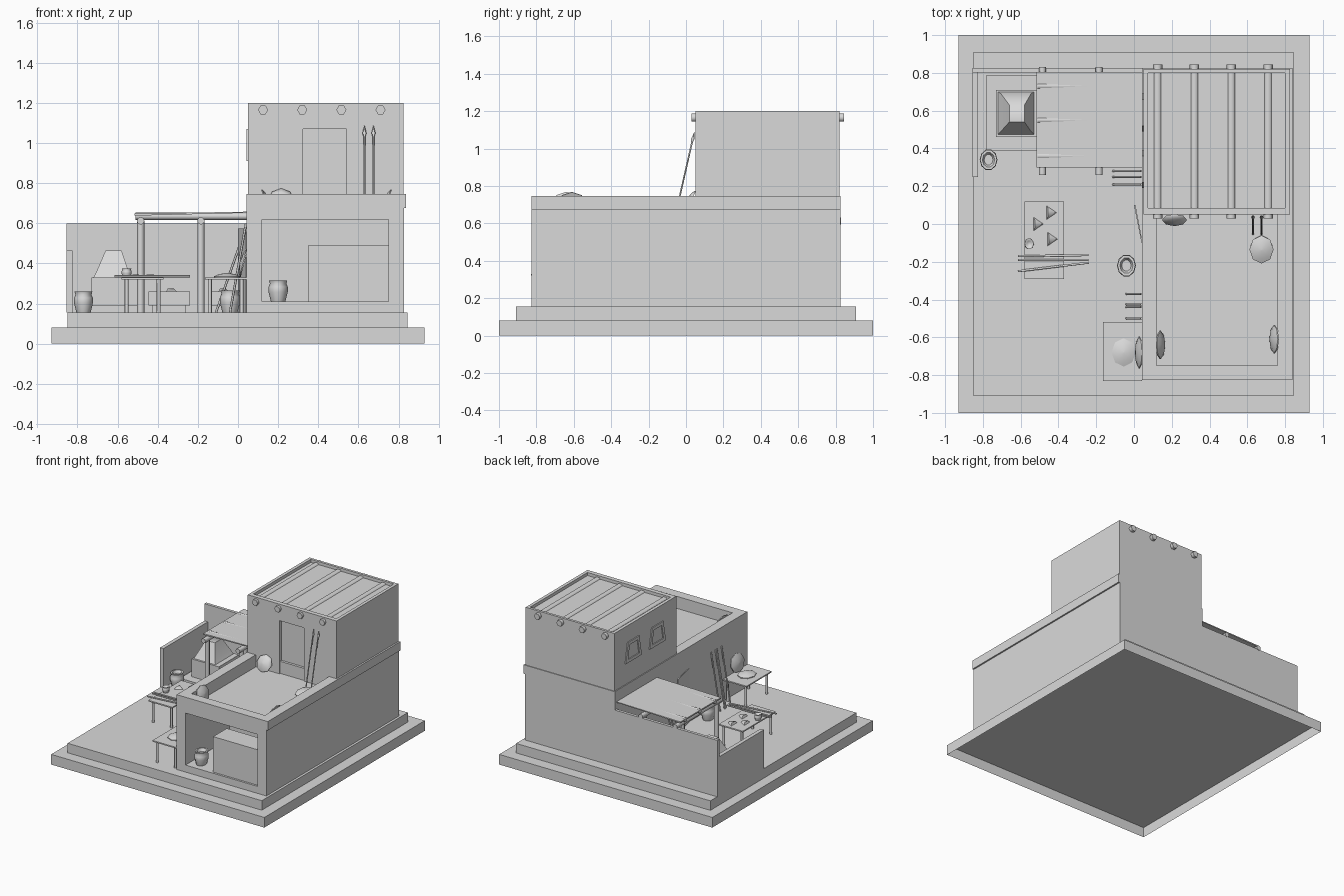
import bpy, bmesh, math
from mathutils import Vector

old = bpy.data.objects.get("Cube")
if old:
    bpy.data.objects.remove(old)

clay = bpy.data.materials.new("plain_grey")
clay.use_nodes = True
clay.diffuse_color = (0.7, 0.7, 0.7, 1)
clay.node_tree.nodes["Principled BSDF"].inputs["Base Color"].default_value = (0.7, 0.7, 0.7, 1)


def loft(name, loops, smooth=False, closed=False, bottom=True):
    """Skin a stack of equal-length loops; cap the ends, or join last to first."""
    bm = bmesh.new()
    rings = [[bm.verts.new(p) for p in loop] for loop in loops]
    n = len(rings[0])
    pairs = list(zip(rings, rings[1:]))
    if closed:
        pairs.append((rings[-1], rings[0]))
    else:
        bm.faces.new(rings[-1])
        if bottom:
            bm.faces.new(rings[0])
    for a, b in pairs:
        for i in range(n):
            j = (i + 1) % n
            bm.faces.new((a[i], a[j], b[j], b[i]))
    bmesh.ops.recalc_face_normals(bm, faces=bm.faces)
    mesh = bpy.data.meshes.new(name)
    bm.to_mesh(mesh)
    bm.free()
    mesh.materials.append(clay)
    ob = bpy.data.objects.new(name, mesh)
    bpy.context.collection.objects.link(ob)
    if smooth:
        bpy.ops.object.select_all(action="DESELECT")
        ob.select_set(True)
        bpy.context.view_layer.objects.active = ob
        bpy.ops.object.shade_smooth_by_angle(angle=math.radians(62))


def rect(x0, x1, y0, y1, z):
    return [(x0, y0, z), (x1, y0, z), (x1, y1, z), (x0, y1, z)]


def box(name, x0, x1, y0, y1, z0, z1, bottom=True):
    loft(name, [rect(x0, x1, y0, y1, z) for z in (z0, z1)], bottom=bottom)


def ring_walls(name, outer, inner, z0, z1):
    """Four walls around a rectangular well."""
    loft(name, [rect(*outer, z0), rect(*outer, z1), rect(*inner, z1), rect(*inner, z0)], closed=True)


def lathe(name, centre, profile, axis=(0, 0, 1), sides=8, stretch=1):
    """Turn (radius, height) pairs around an axis; stretch lengthens the result along y."""
    turn = Vector((0, 0, 1)).rotation_difference(Vector(axis))
    loops = []
    for r, h in profile:
        ring = [turn @ Vector((r * math.cos(t), r * math.sin(t), h))
                for t in (math.tau * i / sides for i in range(sides))]
        loops.append([Vector(centre) + Vector((p.x, p.y * stretch, p.z)) for p in ring])
    loft(name, loops, True)


def rod(name, a, b, r, sides=8, tip=0):
    d = Vector(b) - Vector(a)
    prof = [(r, 0), (r, d.length)]
    if tip:
        prof = [(r, 0), (r, d.length - tip), (r * 2, d.length - tip * 0.7), (r * 0.1, d.length)]
    lathe(name, a, prof, d, sides)


def pot(name, x, y, z, r, h):
    lathe(name, (x, y, z), [(r * 0.75, 0), (r, h * 0.45), (r, h * 0.7), (r * 0.85, h * 0.85),
                            (r * 0.95, h), (r * 0.7, h), (r * 0.5, h * 0.8)], sides=10, stretch=1.2)


def shield(name, centre, axis, r=0.064):
    lathe(name, centre, [(r, -0.006), (r, 0), (r * 0.65, 0.01), (r * 0.25, 0.015), (0.003, 0.017)],
          axis, stretch=1.17)


def table(name, x0, x1, y0, y1, z):
    box(name + "_top", x0, x1, y0, y1, z - 0.01, z)
    for x in (x0 + 0.025, x1 - 0.025):
        for y in (y0 + 0.025, y1 - 0.025):
            rod(name + "_leg", (x, y, ground), (x, y, z - 0.01), 0.01)


ground = 0.155
terrace = 0.65

# Stepped base, hollow underneath
box("base_slab", -0.93, 0.93, -1, 1, 0, 0.08, bottom=False)
box("base_step", -0.85, 0.845, -0.91, 0.91, 0.08, ground, bottom=False)

# Lower house with a shop room open to the front
box("lower_house", 0.043, 0.826, -0.28, 0.826, ground, terrace)
box("front_left_pier", 0.043, 0.12, -0.826, -0.28, ground, terrace)
box("front_right_pier", 0.75, 0.826, -0.826, -0.28, ground, terrace)
box("shop_floor", 0.12, 0.75, -0.826, -0.28, ground, 0.21)
box("shop_ceiling", 0.12, 0.75, -0.826, -0.28, 0.62, terrace)
box("shop_counter", 0.35, 0.75, -0.81, -0.64, 0.21, 0.49)
pot("shop_pot", 0.2, -0.74, 0.21, 0.048, 0.105)

# Terrace parapet, with a band standing out on the blank side
ring_walls("terrace_parapet", (0.043, 0.826, -0.826, 0.826), (0.12, 0.76, -0.75, 0.06), terrace, 0.745)
box("parapet_band", 0.82, 0.838, -0.826, 0.826, 0.675, 0.745)

# Upper house with a recessed doorway, sunken roof and roof beams
roof = 1.176
box("upper_house", 0.05, 0.825, 0.08, 0.82, terrace, roof)
box("doorway_left", 0.05, 0.325, 0.05, 0.08, terrace, roof)
box("doorway_right", 0.54, 0.825, 0.05, 0.08, terrace, roof)
box("doorway_lintel", 0.325, 0.54, 0.05, 0.08, 1.07, roof)
ring_walls("roof_rim", (0.05, 0.825, 0.05, 0.82), (0.075, 0.8, 0.085, 0.8), roof, 1.2)
for i in range(4):
    x = 0.125 + 0.195 * i
    rod("roof_beam", (x, 0.03, 1.165), (x, 0.845, 1.165), 0.025, 6)


# Tapered side windows: frame with a sunken pane
def window(y):
    def trap(x, wide, top, z0, z1):
        return [(x, y - wide, z0), (x, y + wide, z0), (x, y + top, z1), (x, y - top, z1)]
    loft("side_window", [trap(0.055, 0.1, 0.07, 0.91, 1.07), trap(0.042, 0.1, 0.07, 0.91, 1.07),
                         trap(0.042, 0.07, 0.05, 0.935, 1.045), trap(0.049, 0.07, 0.05, 0.935, 1.045)])


for y in (0.59, 0.29):
    window(y)

# Side door standing ajar
loft("side_door", [[(0.04, -0.1, z), (0.0, 0.1, z), (0.008, 0.1, z), (0.046, -0.1, z)]
                   for z in (ground, 0.575)])

# Yard walls
box("yard_back_wall", -0.855, 0.05, 0.803, 0.826, ground, 0.6)
box("yard_left_wall", -0.855, -0.825, 0.25, 0.81, ground, 0.465)

# Awning: posts, beams, cross poles and a flat sheet that the poles break through
for x in (-0.485, -0.185):
    rod("awning_beam", (x, 0.26, 0.612), (x, 0.83, 0.612), 0.019)
    for y in (0.31, 0.78):
        rod("awning_post", (x, y, ground), (x, y, 0.61), 0.018)
for y in (0.36, 0.55, 0.73):
    rod("awning_pole", (-0.51, y, 0.635), (0.05, y, 0.635), 0.018)
loft("awning_sheet", [[(-0.515, y, 0.638), (0.05, y, 0.652), (0.05, y, 0.658), (-0.515, y, 0.648)]
                      for y in (0.3, 0.805)])

# Oven with a tapered hood
box("oven_plinth", -0.78, -0.5, 0.39, 0.79, ground, 0.19)
box("oven_body", -0.73, -0.49, 0.46, 0.71, 0.19, 0.33)
loft("oven_hood", [rect(-0.72, -0.53, 0.475, 0.7, 0.33), rect(-0.705, -0.545, 0.49, 0.69, 0.36),
                   rect(-0.66, -0.58, 0.54, 0.63, 0.465)], True)

# Crates on runners under the awning
for x0, x1 in ((-0.445, -0.24), (-0.15, 0.0)):
    box("crate", x0, x1, 0.45, 0.62, 0.19, 0.26)
    for y in (0.48, 0.57):
        box("crate_runner", x0 + 0.02, x1 - 0.02, y, y + 0.03, ground, 0.19)

# Tables and what lies on them
table("work_table", -0.58, -0.37, -0.29, 0.12, 0.33)
table("side_table", -0.165, 0.043, -0.83, -0.52, 0.33)
pot("table_pot", -0.555, -0.105, 0.33, 0.025, 0.045)
for x, y in ((-0.445, 0.06), (-0.515, 0), (-0.44, -0.08), (-0.34, 0.52), (-0.08, 0.53)):
    z = 0.33 if y < 0.2 else 0.26
    lathe("shard", (x, y, z), [(0.035, 0), (0.02, 0.015)], sides=3, stretch=1.2)
for y0, y1 in ((-0.17, -0.165), (-0.19, -0.19), (-0.25, -0.205)):
    rod("table_spear", (-0.615, y0, 0.336), (-0.24, y1, 0.336), 0.006, 6)
shield("flat_shield", (-0.055, -0.68, 0.336), (0, 0, 1))
shield("leaning_side_shield", (0.025, -0.68, 0.403), (-1, 0, 0.25), 0.072)

# Floor pots
pot("oven_pot", -0.77, 0.34, ground, 0.047, 0.105)
pot("door_pot", -0.04, -0.22, ground, 0.05, 0.11)

# Spears leaning on the side wall
for y in (0.28, 0.25, 0.21):
    rod("yard_spear", (-0.11, y, ground), (0.04, y, 0.58), 0.006, 6)
for y in (-0.37, -0.425, -0.44, -0.5):
    rod("wall_spear", (-0.04, y, ground), (0.04, y, 0.6), 0.006, 6)

# Terrace weapons and shields
for x in (0.63, 0.675):
    rod("terrace_spear", (x, -0.055, terrace), (x, 0.045, 1.09), 0.005, 6, tip=0.06)
shield("floor_shield", (0.675, -0.135, terrace + 0.02), (0, -0.15, 1))
shield("rear_shield", (0.215, 0.018, 0.715), (0, -1, 0.4))
shield("left_shield", (0.142, -0.64, 0.708), (1, 0, 0.35))
shield("right_shield", (0.74, -0.61, 0.708), (-1, 0, 0.35))
